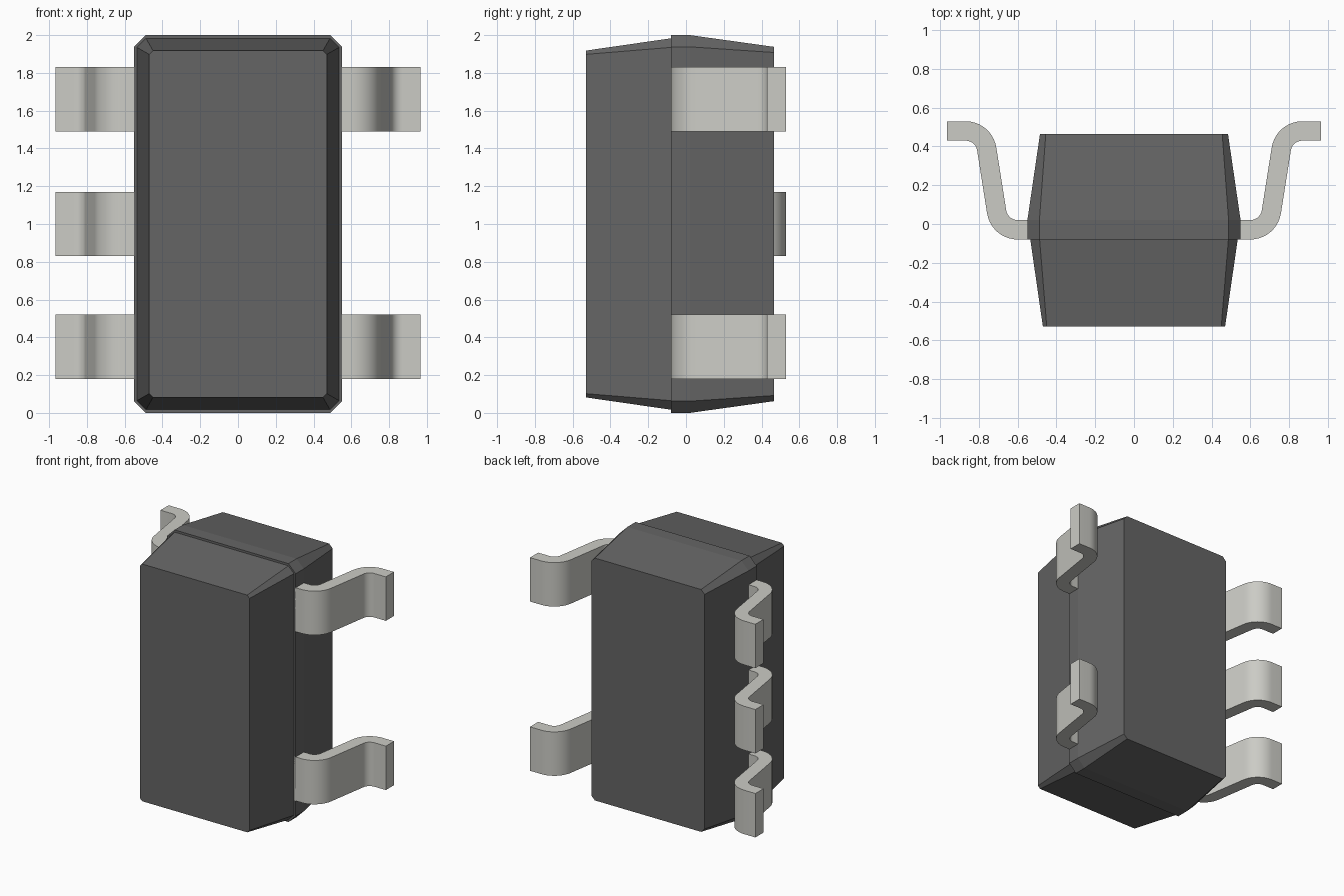
import bpy, bmesh
from math import radians, sin, cos

if "Cube" in bpy.data.objects:
    bpy.data.objects.remove(bpy.data.objects["Cube"])


def material(name, color):
    m = bpy.data.materials.new(name)
    m.diffuse_color = color
    m.use_nodes = True
    m.node_tree.nodes["Principled BSDF"].inputs["Base Color"].default_value = m.diffuse_color
    return m


def finish(name, bm, mat):
    bmesh.ops.recalc_face_normals(bm, faces=bm.faces)
    me = bpy.data.meshes.new(name)
    bm.to_mesh(me)
    bm.free()
    me.materials.append(mat)
    ob = bpy.data.objects.new(name, me)
    bpy.context.collection.objects.link(ob)
    return ob


plastic = material("dark_plastic", (0.13, 0.13, 0.13, 1))
metal = material("tinned_metal", (0.6, 0.6, 0.56, 1))

# Body: chamfered rectangles lofted along y, with a small step at the parting line
bm = bmesh.new()
rings = []
for y, hx, hz, c in [(-0.53, 0.47, 0.918, 0.02), (-0.08, 0.535, 0.983, 0.048),
                     (-0.08, 0.55, 1.0, 0.062), (0.02, 0.55, 1.0, 0.062),
                     (0.465, 0.485, 0.938, 0.03)]:
    outline = [(hx, hz - c), (hx - c, hz), (c - hx, hz), (-hx, hz - c),
               (-hx, c - hz), (c - hx, -hz), (hx - c, -hz), (hx, c - hz)]
    rings.append([bm.verts.new((x, y, 1 + z)) for x, z in outline])
for a, b in zip(rings, rings[1:]):
    for i in range(8):
        j = (i + 1) % 8
        bm.faces.new((a[i], a[j], b[j], b[i]))
bm.faces.new(rings[0])
bm.faces.new(rings[-1])
finish("body", bm, plastic)


# Lead profile: gull-wing strip made of two opposite bends
def arc(cx, cy, r, start, end, n=10):
    return [(cx + r * cos(radians(start + (end - start) * i / n)),
             cy + r * sin(radians(start + (end - start) * i / n)))
            for i in range(n + 1)]


near, far = (0.60, 0.08), (0.8686, 0.37)
lower = [(0.50, -0.08)] + arc(*near, 0.16, -90, -9) + arc(*far, 0.06, 171, 90) + [(0.965, 0.43)]
upper = [(0.50, 0.02)] + arc(*near, 0.06, -90, -9) + arc(*far, 0.16, 171, 90) + [(0.965, 0.53)]


def lead(name, side, z):
    bm = bmesh.new()
    rows = [[bm.verts.new((side * x, y, z + dz)) for x, y in line]
            for line, dz in ((lower, -0.17), (upper, -0.17), (upper, 0.17), (lower, 0.17))]
    for k in range(4):
        a, b = rows[k], rows[(k + 1) % 4]
        for i in range(len(a) - 1):
            bm.faces.new((a[i], a[i + 1], b[i + 1], b[i]))
    for i in (0, -1):
        bm.faces.new([r[i] for r in rows])
    ob = finish(name, bm, metal)
    bpy.ops.object.select_all(action='DESELECT')
    ob.select_set(True)
    bpy.context.view_layer.objects.active = ob
    bpy.ops.object.shade_smooth_by_angle(angle=radians(30))


# Three leads on the left, two on the right
for label, side, heights in (("left", -1, (0.35, 1.0, 1.66)), ("right", 1, (0.35, 1.66))):
    for n, z in enumerate(heights, 1):
        lead(f"{label}_lead_{n}", side, z)
